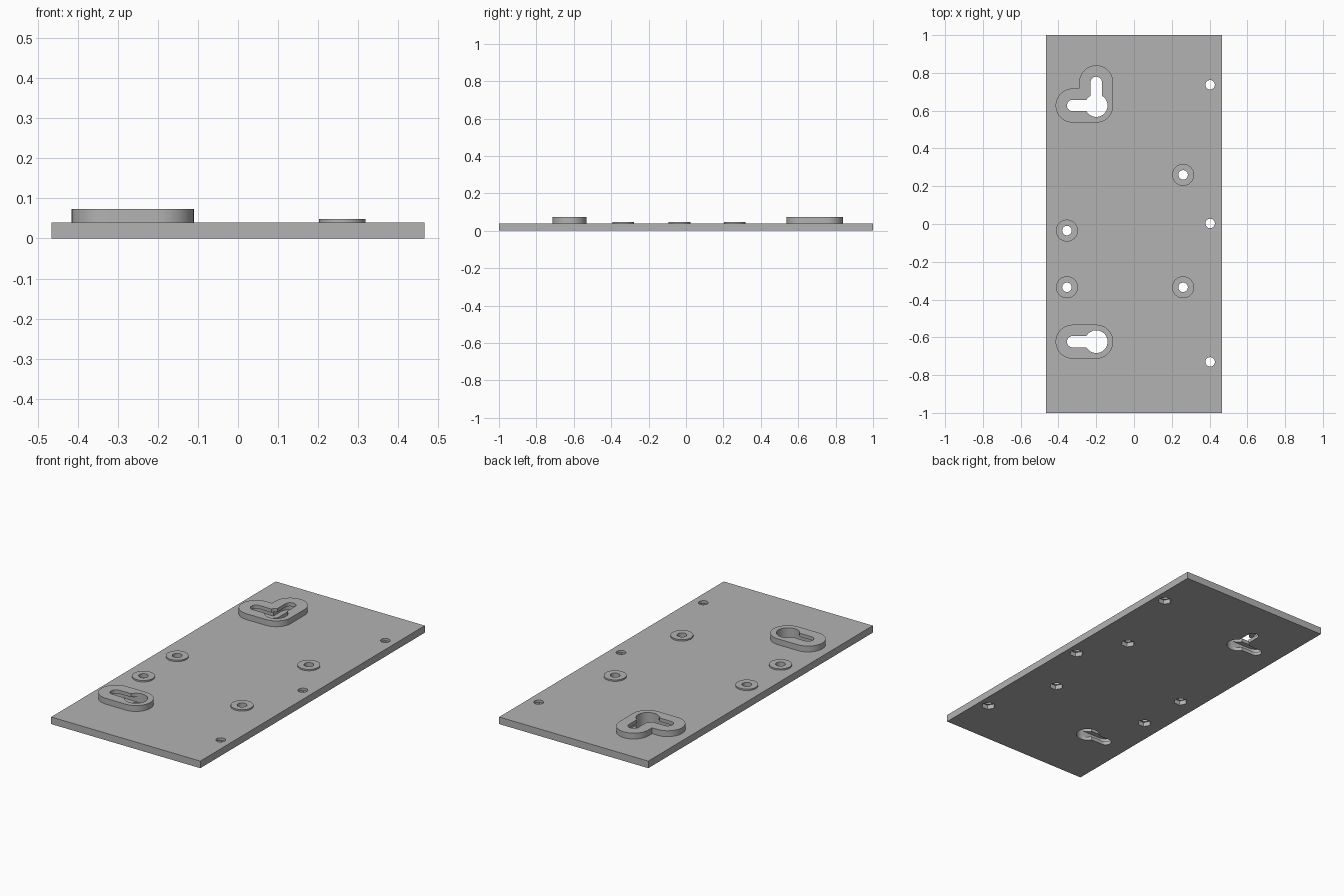
import bpy, bmesh
from math import radians, cos, sin

cube = bpy.data.objects.get("Cube")
if cube:
    bpy.data.objects.remove(cube, do_unlink=True)

THICK, BOSS_TOP, RING_TOP = 0.04, 0.073, 0.048
HOLE_R, SLOT_R, BOSS_R = 0.06, 0.03, 0.09

grey = bpy.data.materials.new("plain_grey")
grey.use_nodes = True
grey.diffuse_color = (0.45, 0.45, 0.45, 1)
grey.node_tree.nodes["Principled BSDF"].inputs["Base Color"].default_value = grey.diffuse_color


def arc(cx, cy, r, start, end, steps=24):
    """Points along an arc, angles in degrees."""
    angles = [radians(start + (end - start) * i / steps) for i in range(steps + 1)]
    return [(cx + r * cos(a), cy + r * sin(a)) for a in angles]


def circle(cx, cy, r, sides=48):
    return arc(cx, cy, r, 0, 360, sides)[:-1]


def prism(name, outline, z0, z1):
    """Upright solid from a counter-clockwise outline."""
    bm = bmesh.new()
    base = bm.faces.new([bm.verts.new((x, y, z0)) for x, y in outline])
    top = bmesh.ops.extrude_face_region(bm, geom=[base])["geom"]
    bmesh.ops.translate(bm, vec=(0, 0, z1 - z0),
                        verts=[v for v in top if isinstance(v, bmesh.types.BMVert)])
    bmesh.ops.recalc_face_normals(bm, faces=bm.faces)
    mesh = bpy.data.meshes.new(name)
    bm.to_mesh(mesh)
    bm.free()
    mesh.materials.append(grey)
    obj = bpy.data.objects.new(name, mesh)
    bpy.context.collection.objects.link(obj)
    return obj


def combine(target, outline, z0, z1, operation):
    """Add or cut a prism, then discard the helper."""
    helper = prism("helper", outline, z0, z1)
    helper.hide_render = True
    mod = target.modifiers.new("combine", "BOOLEAN")
    mod.operation, mod.solver, mod.object = operation, "EXACT", helper
    bpy.context.view_layer.objects.active = target
    bpy.ops.object.modifier_apply(modifier=mod.name)
    bpy.data.objects.remove(helper, do_unlink=True)


def rounded(hx, hy, sx, top, r):
    """Rounded outline round a keyhole, L-shaped when it has a top slot."""
    left = arc(sx, hy, r, 90, 270)
    if top is None:
        return left + arc(hx, hy, r, -90, 90)
    return left + arc(hx, hy, r, -90, 0) + arc(hx, top, r, 0, 180) + [(hx - r, hy + r)]


# Base plate
plate = prism("mounting_plate", [(-0.465, -1), (0.465, -1), (0.465, 1), (-0.465, 1)], 0, THICK)

# Keyholes: hole x, hole y, side slot end x, top slot end y
keyholes = [(-0.2, 0.627, -0.325, 0.75), (-0.2, -0.623, -0.325, None)]
for key in keyholes:
    hx, hy, sx, top = key
    combine(plate, rounded(*key, BOSS_R), 0.02, BOSS_TOP, "UNION")
    # Inner room for the screw head, then the openings through both skins
    combine(plate, rounded(*key, HOLE_R - 0.001), 0.02, 0.053, "DIFFERENCE")
    combine(plate, circle(hx, hy, HOLE_R), -0.1, 0.2, "DIFFERENCE")
    side = arc(sx, hy, SLOT_R, 90, 270) + [(hx, hy - SLOT_R), (hx, hy + SLOT_R)]
    combine(plate, side, -0.1, 0.2, "DIFFERENCE")
    if top is not None:
        up = arc(hx, top, SLOT_R, 0, 180) + [(hx - SLOT_R, hy), (hx + SLOT_R, hy)]
        combine(plate, up, -0.1, 0.2, "DIFFERENCE")

# Bolt holes: raised rings on the inner four, hexagonal nut pockets under all
ring_spots = [(-0.355, -0.035), (-0.355, -0.335), (0.26, 0.26), (0.26, -0.335)]
edge_spots = [(0.403, y) for y in (-0.73, 0.003, 0.737)]
for x, y in ring_spots:
    combine(plate, circle(x, y, 0.058), 0.03, RING_TOP, "UNION")
for x, y in ring_spots + edge_spots:
    combine(plate, circle(x, y, 0.025, 32), -0.1, 0.2, "DIFFERENCE")
    combine(plate, circle(x, y, 0.037, 6), -0.1, 0.025, "DIFFERENCE")

# Smooth round walls, sharp rims
bpy.ops.object.select_all(action="DESELECT")
plate.select_set(True)
bpy.context.view_layer.objects.active = plate
bpy.ops.object.shade_smooth_by_angle(angle=radians(30))
